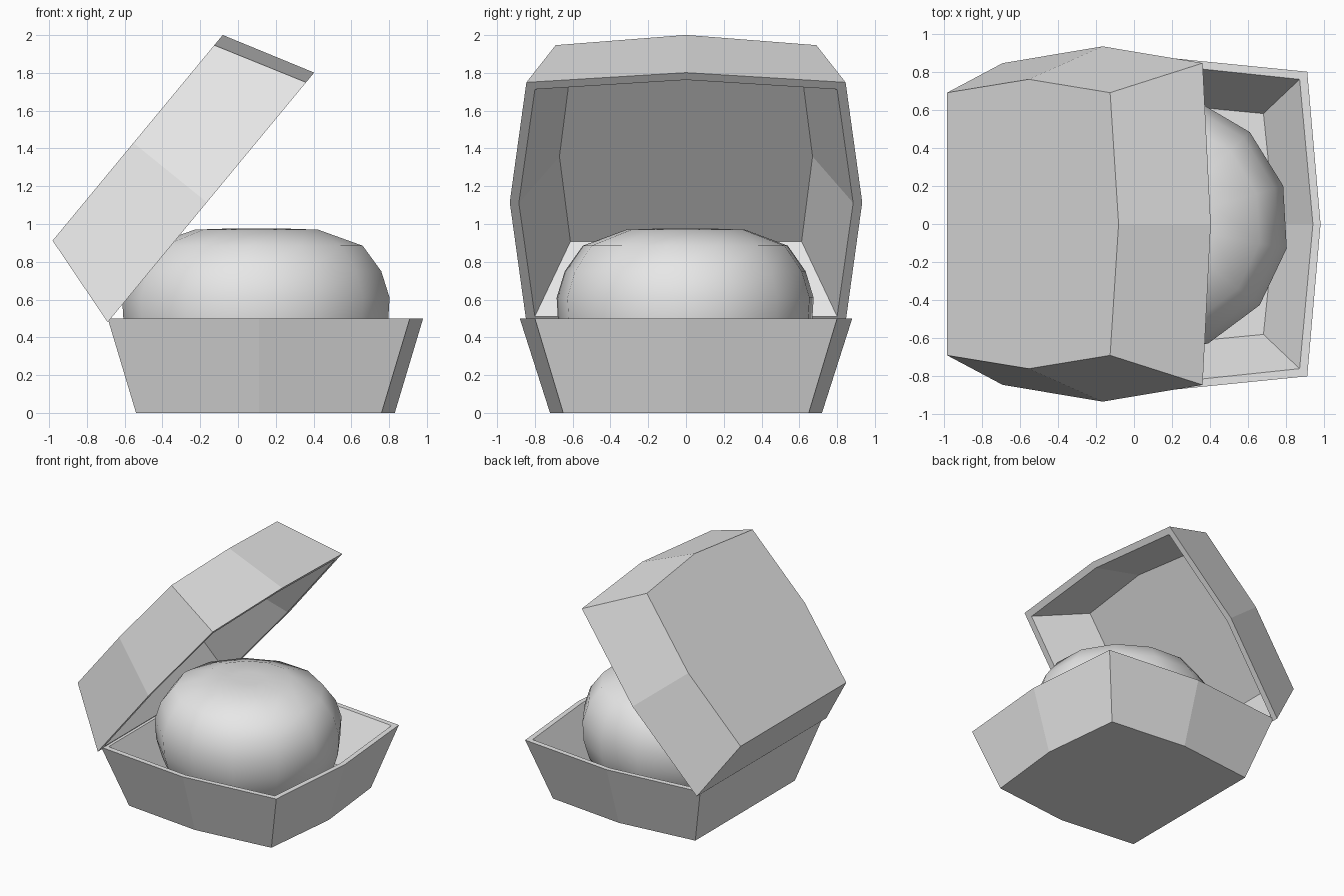
import bpy
import bmesh
from math import cos, sin, radians, tau
from mathutils import Matrix

cube = bpy.data.objects.get("Cube")
if cube:
    bpy.data.objects.remove(cube, do_unlink=True)

grey = bpy.data.materials.new("plain_grey")
grey.use_nodes = True
grey.diffuse_color = (0.8, 0.8, 0.8, 1)
grey.node_tree.nodes["Principled BSDF"].inputs["Base Color"].default_value = (0.8, 0.8, 0.8, 1)


def loft(name, rings, smooth=False, matrix=None):
    """Join equal rings of points with quads and cap both ends."""
    bm = bmesh.new()
    loops = [[bm.verts.new(p) for p in ring] for ring in rings]
    n = len(loops[0])
    for a, b in zip(loops, loops[1:]):
        for i in range(n):
            j = (i + 1) % n
            bm.faces.new((a[i], a[j], b[j], b[i]))
    bm.faces.new(loops[0])
    bm.faces.new(loops[-1])
    bmesh.ops.recalc_face_normals(bm, faces=bm.faces)
    for f in bm.faces:
        f.smooth = smooth
    if matrix:
        bm.transform(matrix)
    mesh = bpy.data.meshes.new(name)
    bm.to_mesh(mesh)
    bm.free()
    mesh.materials.append(grey)
    obj = bpy.data.objects.new(name, mesh)
    bpy.context.collection.objects.link(obj)
    return obj


def tray_ring(hinge, corner, nose, yc, ym, z):
    """Square outline, straight at the hinge and bowed on three sides."""
    mid = (hinge + corner) / 2
    half = [(hinge, yc), (mid, ym), (corner, yc)]
    pts = [(x, -y) for x, y in half] + [(nose, 0)] + half[::-1]
    return [(x, y, z) for x, y in pts]


# Open lower tray: outer wall, rim, inner wall, floor
loft("box_base", [
    tray_ring(-0.54, 0.76, 0.83, 0.65, 0.72, 0),
    tray_ring(-0.69, 0.91, 0.98, 0.80, 0.88, 0.5),
    tray_ring(-0.65, 0.87, 0.94, 0.76, 0.84, 0.5),
    tray_ring(-0.46, 0.68, 0.74, 0.58, 0.635, 0.135),
])

# Hinged lid, built rim-down and then tilted open about the hinge
tilt = Matrix.Translation((-0.69, 0, 0.48)) @ Matrix.Rotation(radians(-50.4), 4, 'Y')
loft("box_lid", [
    tray_ring(0.147, 1.49, 1.56, 0.69, 0.76, 0.5),
    tray_ring(0, 1.648, 1.715, 0.845, 0.933, 0),
    tray_ring(0.04, 1.60, 1.665, 0.80, 0.885, 0),
    tray_ring(0.24, 1.41, 1.47, 0.612, 0.67, 0.38),
], matrix=tilt)

# Rounded bun resting on the tray floor
SIDES = 13
profile = [(0.54, 0.135), (0.66, 0.3), (0.705, 0.45), (0.715, 0.61),
           (0.67, 0.75), (0.57, 0.885), (0.33, 0.97), (0.12, 0.977)]


def bun_ring(r, z):
    angles = [radians(17) + tau * i / SIDES for i in range(SIDES)]
    return [(0.1 + r * cos(a), 0.96 * r * sin(a), z) for a in angles]


loft("bun", [bun_ring(r, z) for r, z in profile], smooth=True)
